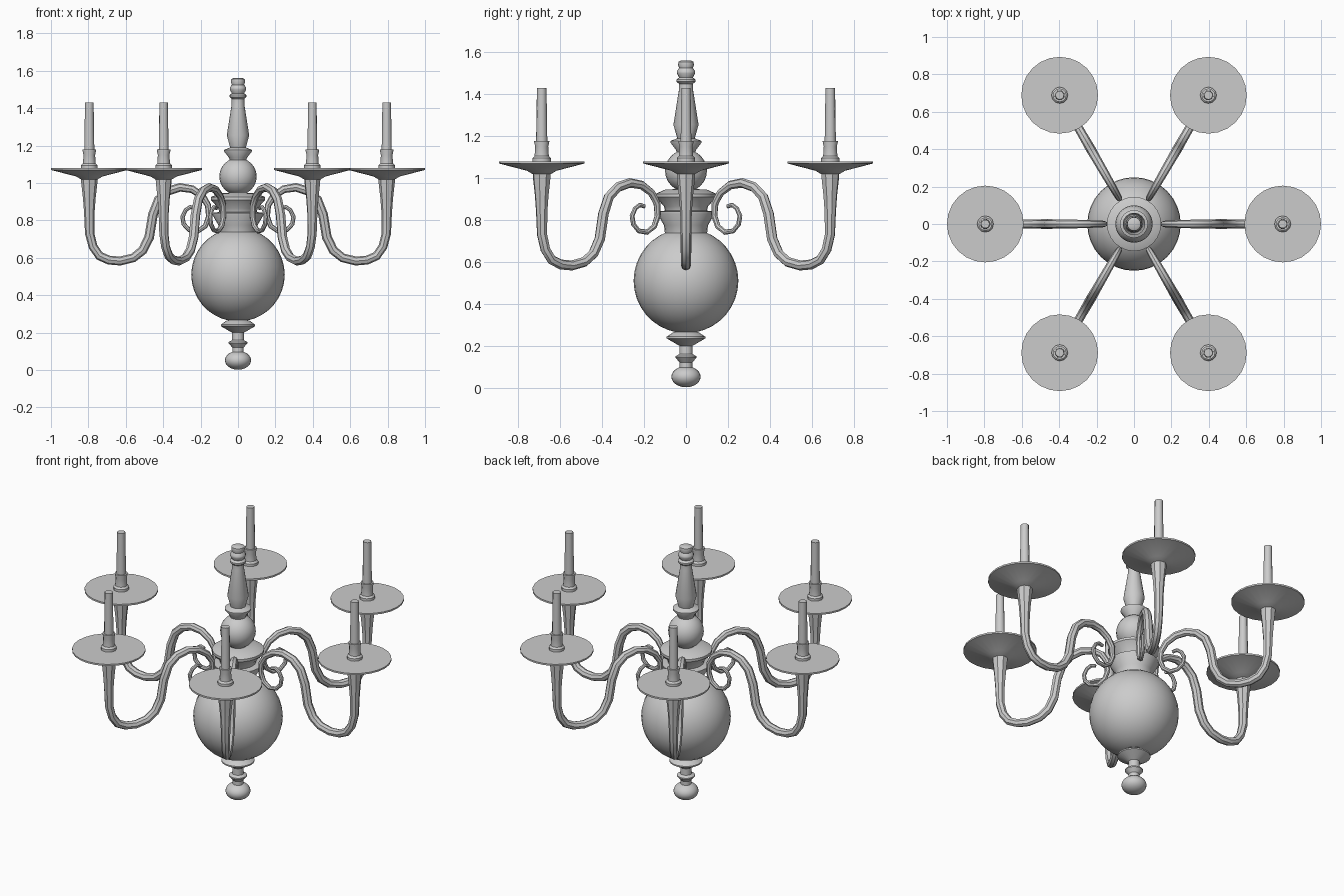
import bpy, bmesh, math

if "Cube" in bpy.data.objects:
    bpy.data.objects.remove(bpy.data.objects["Cube"])

ARMS = 6
ARM_R = 0.795


def finish(ob, angle=40):
    bpy.ops.object.select_all(action='DESELECT')
    ob.select_set(True)
    bpy.context.view_layer.objects.active = ob
    bpy.ops.object.shade_smooth_by_angle(angle=math.radians(angle))
    return ob


def lathe(name, profile, sides, x=0.0):
    """Spin a closed (radius, z) profile, listed bottom to top, about a vertical axis."""
    bm = bmesh.new()
    verts = [bm.verts.new((r, 0, z)) for r, z in profile]
    edges = [bm.edges.new(p) for p in zip(verts, verts[1:])]
    bmesh.ops.spin(bm, geom=verts + edges, cent=(0, 0, 0), axis=(0, 0, 1),
                   angle=math.tau, steps=sides)
    bmesh.ops.remove_doubles(bm, verts=bm.verts, dist=1e-5)
    bmesh.ops.recalc_face_normals(bm, faces=bm.faces)
    bmesh.ops.translate(bm, verts=bm.verts, vec=(x, 0, 0))
    me = bpy.data.meshes.new(name)
    bm.to_mesh(me)
    bm.free()
    ob = bpy.data.objects.new(name, me)
    bpy.context.collection.objects.link(ob)
    return finish(ob)


def ball(rx, rz, cz, n=12):
    return [(rx * math.sin(math.pi * i / n), cz - rz * math.cos(math.pi * i / n))
            for i in range(n + 1)]


def ring_copies(ob):
    """Repeat an arm part around the centre column."""
    for i in range(1, ARMS):
        c = ob.copy()
        c.name = f"{ob.name}_{i + 1}"
        c.rotation_euler.z = math.tau * i / ARMS
        bpy.context.collection.objects.link(c)


# Centre column
lathe("bottom_finial", ball(0.07, 0.05, 0.052), 24)
lathe("lower_stem", [(0, 0.09), (0.03, 0.09), (0.03, 0.12), (0.05, 0.143), (0.05, 0.15),
                     (0.032, 0.16), (0.032, 0.2), (0.092, 0.235), (0.092, 0.243),
                     (0.06, 0.265), (0, 0.28)], 24)
lathe("large_globe", ball(0.25, 0.25, 0.51, 18), 32)
lathe("neck_collars", [(0, 0.73), (0.1, 0.73), (0.105, 0.775), (0.137, 0.83), (0.137, 0.84),
                       (0.1, 0.845), (0.105, 0.865), (0.145, 0.91), (0.145, 0.925),
                       (0.1, 0.945), (0, 0.95)], 24)
lathe("small_globe", ball(0.1, 0.1, 1.035), 24)
lathe("top_spindle", [(0, 1.11), (0.04, 1.11), (0.048, 1.135), (0.075, 1.17), (0.075, 1.177),
                      (0.042, 1.19), (0.06, 1.255), (0.034, 1.42), (0.034, 1.45),
                      (0.045, 1.46), (0.045, 1.47), (0.033, 1.48), (0.044, 1.5),
                      (0.044, 1.51), (0.033, 1.525), (0.038, 1.54), (0.036, 1.555),
                      (0.022, 1.562), (0, 1.562)], 16)

# Curved arm: flared socket, S-bend, and tapering scroll (radius, z, thickness)
path = [(0.795, 1.035, .045), (0.795, 1.0, .043), (0.795, 0.92, .034), (0.795, 0.84, .028),
        (0.793, 0.73, .025), (0.775, 0.66, .024), (0.74, 0.61, .024), (0.69, 0.588, .024),
        (0.63, 0.583, .024), (0.56, 0.6, .024), (0.51, 0.64, .025), (0.475, 0.71, .026),
        (0.455, 0.83, .026), (0.425, 0.91, .025), (0.375, 0.957, .024), (0.31, 0.977, .023),
        (0.245, 0.967, .021), (0.19, 0.93, .019), (0.16, 0.88, .017), (0.156, 0.82, .015),
        (0.175, 0.77, .014), (0.215, 0.742, .013), (0.26, 0.748, .012), (0.29, 0.78, .012),
        (0.297, 0.82, .012), (0.28, 0.855, .011), (0.255, 0.872, .011), (0.228, 0.865, .01)]
cu = bpy.data.curves.new("curved_arm", 'CURVE')
cu.dimensions = '3D'
cu.bevel_depth = 1.0
cu.bevel_resolution = 2
cu.use_fill_caps = True
sp = cu.splines.new('POLY')
sp.points.add(len(path) - 1)
for p, (r, z, t) in zip(sp.points, path):
    p.co = (r, 0, z, 1)
    p.radius = t
arm = bpy.data.objects.new("curved_arm", cu)
bpy.context.collection.objects.link(arm)
bpy.ops.object.select_all(action='DESELECT')
arm.select_set(True)
bpy.context.view_layer.objects.active = arm
bpy.ops.object.convert(target='MESH')
arm = finish(bpy.context.view_layer.objects.active)

# Drip pan, candle cup and candle
pan = lathe("drip_pan", [(0, 1.02), (0.045, 1.02), (0.07, 1.035), (0.205, 1.07),
                         (0.205, 1.08), (0, 1.08)], 24, ARM_R)
cup = lathe("candle_cup", [(0, 1.075), (0.044, 1.075), (0.044, 1.095), (0.034, 1.105),
                           (0.031, 1.15), (0.036, 1.172), (0.036, 1.178), (0, 1.178)],
            12, ARM_R)
candle = lathe("candle", [(0, 1.17), (0.027, 1.17), (0.023, 1.43), (0, 1.43)], 10, ARM_R)

for part in (arm, pan, cup, candle):
    ring_copies(part)
